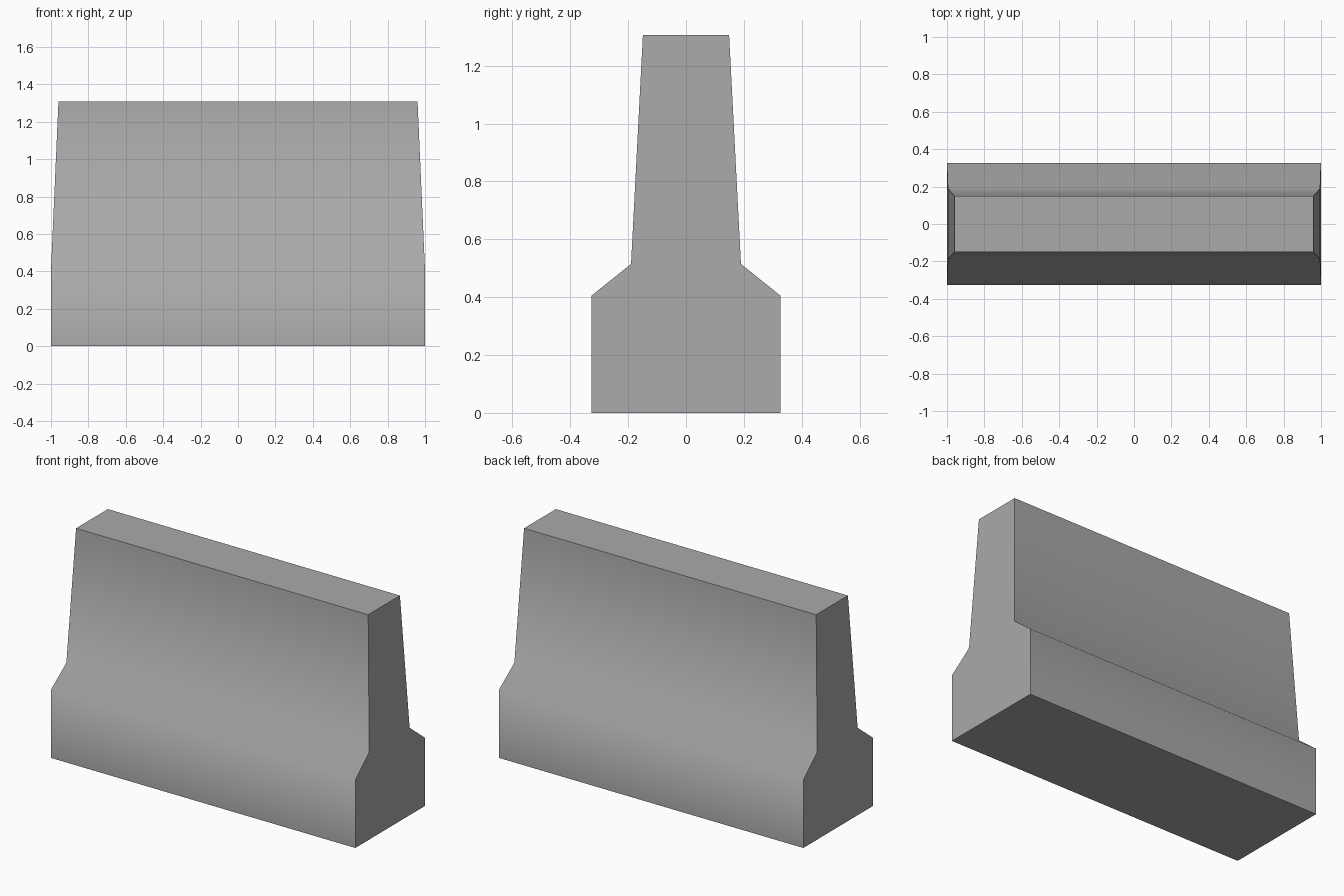
import bpy
import bmesh
import math

if "Cube" in bpy.data.objects:
    bpy.data.objects.remove(bpy.data.objects["Cube"])

# Concrete material
GREY = (0.4, 0.4, 0.4, 1.0)
concrete = bpy.data.materials.new("concrete_grey")
concrete.use_nodes = True
concrete.diffuse_color = GREY
concrete.node_tree.nodes["Principled BSDF"].inputs["Base Color"].default_value = GREY

# Half profile from foot to top: half depth, height, half length
profile = [(0.327, 0.0, 1.0), (0.327, 0.405, 1.0), (0.19, 0.515, 0.995), (0.149, 1.307, 0.96)]
section = [(-y, z, x) for y, z, x in profile] + [(y, z, x) for y, z, x in reversed(profile)]

# Barrier body: the section bridged between two slightly leaning ends
bm = bmesh.new()
left, right = [[bm.verts.new((side * x, y, z)) for y, z, x in section] for side in (1, -1)]
bm.faces.new(left)
bm.faces.new(right[::-1])
count = len(section)
for i in range(count):
    j = (i + 1) % count
    bm.faces.new((left[i], right[i], right[j], left[j]))
bmesh.ops.recalc_face_normals(bm, faces=bm.faces)

mesh = bpy.data.meshes.new("barrier_body")
bm.to_mesh(mesh)
bm.free()
mesh.materials.append(concrete)
barrier = bpy.data.objects.new("barrier_body", mesh)
bpy.context.collection.objects.link(barrier)

# Soft shading along the sides, crisp ends, top and base
bpy.ops.object.select_all(action="DESELECT")
bpy.context.view_layer.objects.active = barrier
barrier.select_set(True)
bpy.ops.object.shade_smooth_by_angle(angle=math.radians(60))
